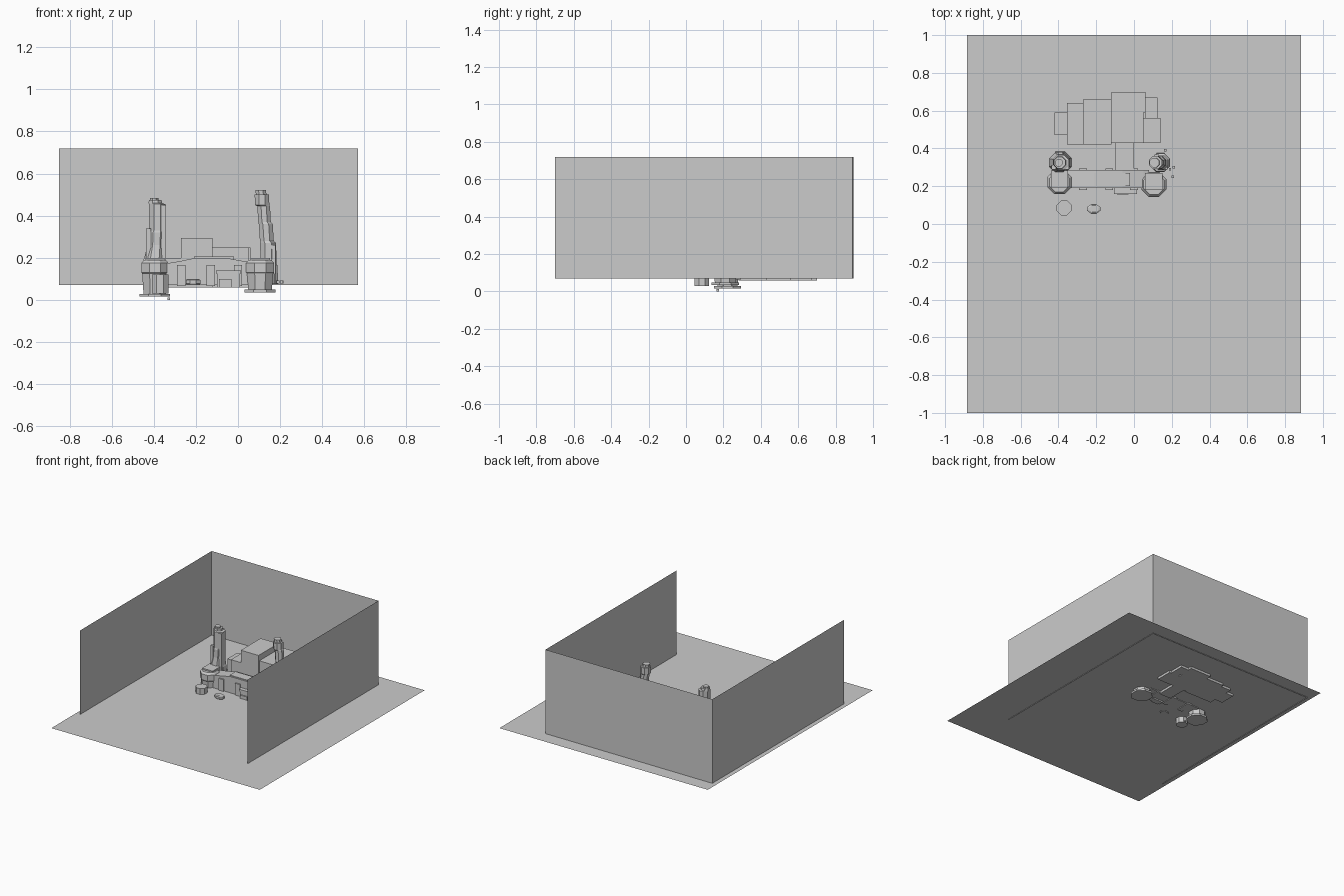
import bpy, bmesh, math
from mathutils import Matrix

cube = bpy.data.objects.get("Cube")
if cube:
    bpy.data.objects.remove(cube, do_unlink=True)

grey = bpy.data.materials.new("stone_grey")
grey.use_nodes = True
colour = (0.6, 0.6, 0.6, 1)
grey.diffuse_color = colour
next(n for n in grey.node_tree.nodes if n.type == 'BSDF_PRINCIPLED').inputs["Base Color"].default_value = colour


def finish(name, bm):
    bmesh.ops.recalc_face_normals(bm, faces=bm.faces)
    mesh = bpy.data.meshes.new(name)
    bm.to_mesh(mesh)
    bm.free()
    mesh.materials.append(grey)
    ob = bpy.data.objects.new(name, mesh)
    bpy.context.scene.collection.objects.link(ob)
    return ob


def box(name, x, y, z):
    bm = bmesh.new()
    size = [b - a for a, b in (x, y, z)]
    mid = [(a + b) / 2 for a, b in (x, y, z)]
    bmesh.ops.create_cube(bm, size=1, matrix=Matrix.Translation(mid) @ Matrix.Diagonal((*size, 1)))
    return finish(name, bm)


def sheet(name, corners):
    bm = bmesh.new()
    bm.faces.new([bm.verts.new(c) for c in corners])
    return finish(name, bm)


def tower(name, y, rings, stretch=1, sides=8):
    """Stack of flat-sided rings, each given as (centre x, radius, z)."""
    bm = bmesh.new()
    loops = []
    for x, r, z in rings:
        r /= math.cos(math.pi / sides)
        angles = [(i + 0.5) * math.tau / sides for i in range(sides)]
        loops.append([bm.verts.new((x + r * math.cos(a), y + stretch * r * math.sin(a), z)) for a in angles])
    for low, high in zip(loops, loops[1:]):
        for i in range(sides):
            j = (i + 1) % sides
            bm.faces.new((low[i], low[j], high[j], high[i]))
    bm.faces.new(loops[0][::-1])
    bm.faces.new(loops[-1])
    return finish(name, bm)


def profile_wall(name, y, points):
    bm = bmesh.new()
    face = bm.faces.new([bm.verts.new((x, y[0], z)) for x, z in points])
    out = bmesh.ops.extrude_face_region(bm, geom=[face])
    for v in out["geom"]:
        if isinstance(v, bmesh.types.BMVert):
            v.co.y = y[1]
    return finish(name, bm)


# Ground and the three enclosing walls
G, LOW, TOP = 0.075, 0.07, 0.72
sheet("ground", [(-.885, -1, G), (.885, -1, G), (.885, 1, G), (-.885, 1, G)])
path = [(-.85, -.70), (-.85, .895), (.57, .89), (.57, -.70)]
for name, (a, b) in zip(("right_wall", "back_wall", "left_wall"), zip(path, path[1:])):
    sheet(name, [(*a, LOW), (*b, LOW), (*b, TOP), (*a, TOP)])

# Rear hall, a row of plain blocks
hall = [
    ((-.42, -.355), (.47, .59), .17), ((-.355, -.27), (.42, .64), .20),
    ((-.27, -.12), (.42, .66), .295), ((-.12, .05), (.43, .59), .25),
    ((-.12, .06), (.59, .70), .25), ((.05, .14), (.43, .56), .19),
    ((.06, .125), (.56, .67), .18), ((-.10, .00), (.28, .43), .17),
]
for i, (x, y, top) in enumerate(hall):
    box(f"hall_block_{i + 1}", x, y, (.058, top))

# Gate wall with a low rising roof
profile_wall("gate_wall", (.19, .285), [
    (-.36, .07), (-.36, .17), (-.27, .185), (-.20, .20), (-.06, .20), (.05, .18), (.08, .17), (.08, .07)])
box("gate_roof_ridge", (-.21, -.02), (.20, .27), (.19, .205))
for x in (-.27, -.13, .0):
    box("gate_pier", (x - .02, x + .02), (.18, .295), (.065, .165))
box("gate_porch", (-.10, .01), (.165, .20), (.06, .135))
box("gate_porch_step", (-.09, -.03), (.155, .17), (.06, .10))
box("gate_porch_lintel", (-.105, .015), (.16, .20), (.125, .14))

# Front bastions with their base discs
for name, x, y, r, low in (("right_bastion", -.395, .222, .06, .015), ("left_bastion", .105, .21, .062, .035)):
    tower(name + "_base", y, [(x, r + .012, low), (x, r + .012, low + .014)])
    tower(name, y, [(x, r - .006, low + .014), (x, r, .125), (x, r + .004, .13), (x, r + .004, .175),
                    (x, r - .008, .19)])
    box(name + "_parapet", (x - r * .75, x + r * .75), (y - .03, y + .06), (.17, .20))

# Small octagonal stands in front
tower("front_stand", .085, [(-.37, .039, .03), (-.37, .039, .12)])
tower("front_fountain", .08, [(-.213, .028, .07), (-.213, .035, .078), (-.213, .035, .095), (-.213, .025, .10)], .7)

# Tall stepped towers
tower("right_tower", .325, [
    (-.39, .058, .075), (-.395, .054, .19), (-.395, .050, .20), (-.388, .042, .26), (-.386, .042, .32),
    (-.384, .039, .33), (-.384, .039, .455), (-.393, .032, .46), (-.393, .030, .475)])
tower("right_tower_cap", .325, [(-.398, .02, .47), (-.398, .02, .485)])
tower("left_tower", .325, [
    (.14, .050, .075), (.14, .048, .165), (.145, .038, .17), (.143, .038, .27), (.137, .033, .28),
    (.132, .033, .36), (.126, .030, .37), (.122, .030, .445), (.115, .034, .45), (.113, .034, .50)])
tower("left_tower_cap", .325, [(.11, .025, .50), (.108, .025, .522)])

# Narrow buttresses on the tower sides
for x, y, top in ((-.425, .30, .34), (-.355, .30, .45), (-.39, .37, .30), (.165, .30, .26), (.12, .355, .30)):
    box("tower_buttress", (x - .012, x + .012), (y - .012, y + .012), (.08, top))

# Loose stones
for x, y, z in ((-.33, .17, .006), (.205, .25, .085), (.19, .29, .085), (.21, .30, .085), (.165, .39, .085)):
    box("loose_stone", (x - .006, x + .006), (y - .006, y + .006), (z - .006, z + .006))
